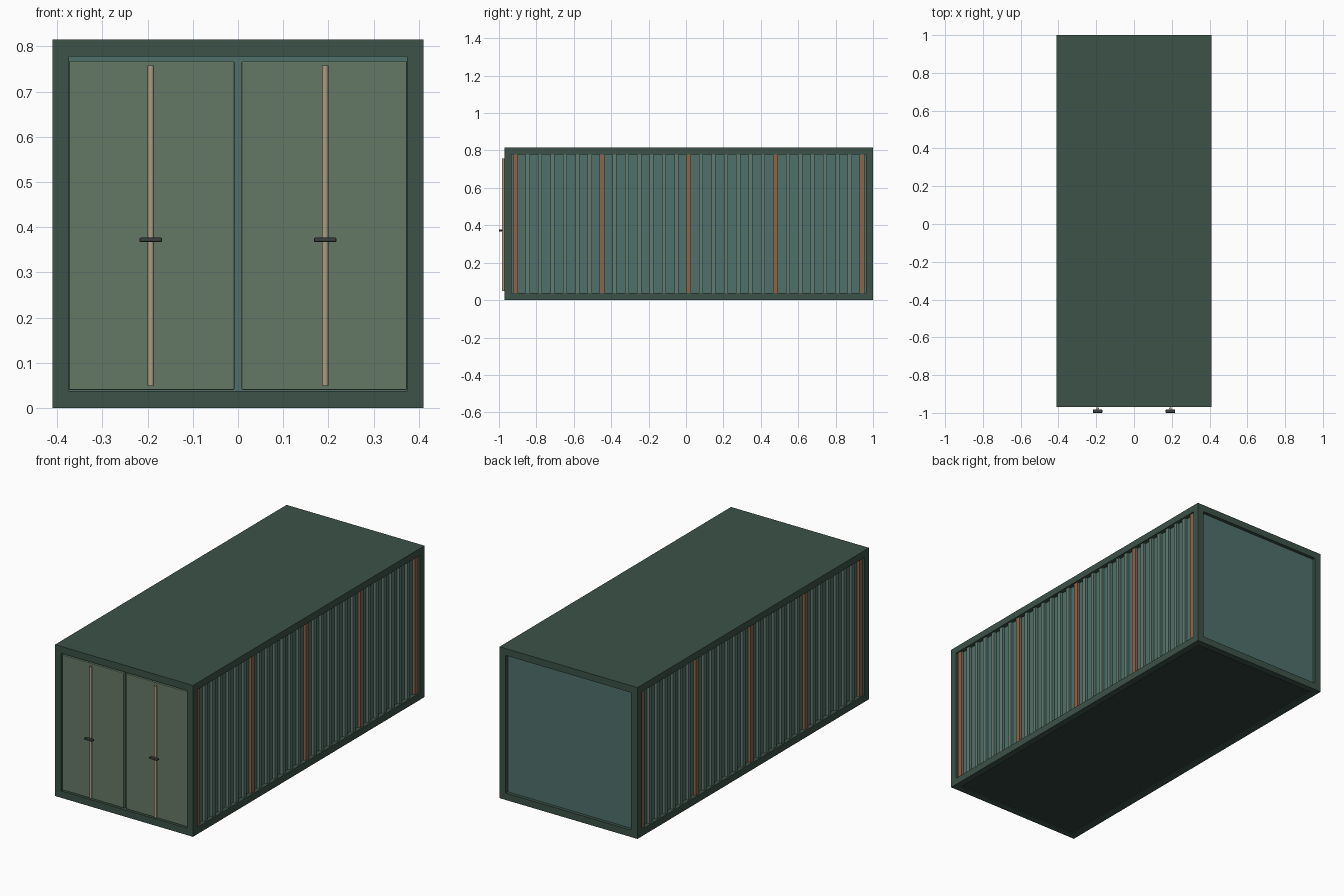
import bpy
import math

if "Cube" in bpy.data.objects:
    bpy.data.objects.remove(bpy.data.objects["Cube"])


def material(name, rgb):
    m = bpy.data.materials.new(name)
    m.diffuse_color = (*rgb, 1)
    m.use_nodes = True
    m.node_tree.nodes["Principled BSDF"].inputs["Base Color"].default_value = m.diffuse_color
    return m


FRAME = material("dark_green", (0.045, 0.085, 0.065))
WALL = material("teal", (0.08, 0.16, 0.145))
RIB = material("pale_teal", (0.12, 0.20, 0.165))
DOOR = material("olive", (0.13, 0.19, 0.13))
RUST = material("rust", (0.27, 0.13, 0.07))
ROD = material("tan", (0.42, 0.34, 0.23))
IRON = material("iron", (0.045, 0.055, 0.05))
FLOOR = material("floor_dark", (0.03, 0.05, 0.045))


def box(name, x, y, z, mat, bevel=0.0):
    """Box from (min, max) ranges on each axis."""
    bpy.ops.mesh.primitive_cube_add(
        size=1, location=[(a + b) / 2 for a, b in (x, y, z)])
    o = bpy.context.object
    o.name = name
    o.scale = [b - a for a, b in (x, y, z)]
    bpy.ops.object.transform_apply(location=False, rotation=False)
    o.data.materials.append(mat)
    if bevel:
        mod = o.modifiers.new("bevel", "BEVEL")
        mod.width = bevel
        mod.segments = 2
    return o


X, Y0, Y1, H, T = 0.411, -0.97, 1.0, 0.815, 0.037

# Body, floor and roof
box("body", (-0.388, 0.388), (-0.945, 0.982), (0.02, 0.79), WALL)
box("floor", (-0.39, 0.39), (Y0 + 0.02, Y1 - 0.02), (0.005, 0.03), FLOOR)
box("roof", (-0.39, 0.39), (Y0 + 0.02, Y1 - 0.02), (H - 0.03, H), FRAME)

# Frame: posts, long rails and end beams
for sx, side in ((-1, "left"), (1, "right")):
    xr = sorted((sx * X, sx * (X - T)))
    for y, end in ((Y0, "front"), (Y1 - T, "back")):
        box(f"{end}_{side}_post", xr, (y, y + T), (T, H - T), FRAME)
    for z, level in ((0, "bottom"), (H - T, "top")):
        box(f"{level}_{side}_rail", xr, (Y0, Y1), (z, z + T), FRAME)
for y, end in ((Y0, "front"), (Y1 - T, "back")):
    for z, level in ((0, "bottom"), (H - T, "top")):
        box(f"{level}_{end}_beam", (T - X, X - T), (y, y + T), (z, z + T), FRAME)

# Side wall ribs, every seventh one rusty
for sx, side in ((-1, "left"), (1, "right")):
    xr = sorted((sx * 0.38, sx * 0.403))
    for i in range(29):
        y = -0.912 + i * 0.0662
        rusty = i % 7 == 0
        w = 0.013 if rusty else 0.011
        box(f"{side}_rib_{i + 1}", xr, (y - w, y + w), (T, H - T),
            RUST if rusty else RIB)

# Doors with lock rods and handles
for sx, side in ((-1, "left"), (1, "right")):
    box(f"{side}_door", sorted((sx * 0.008, sx * 0.374)), (-0.962, -0.94),
        (0.040, 0.767), DOOR, 0.002)
    cx = sx * 0.193
    bpy.ops.mesh.primitive_cylinder_add(vertices=12, radius=0.007, depth=0.708,
                                        location=(cx, -0.977, 0.404))
    rod = bpy.context.object
    rod.name = f"{side}_lock_rod"
    rod.data.materials.append(ROD)
    bpy.ops.object.shade_smooth_by_angle(angle=math.radians(40))
    box(f"{side}_handle", (cx - 0.025, cx + 0.025), (-1.0, -0.982),
        (0.367, 0.377), IRON, 0.003)
